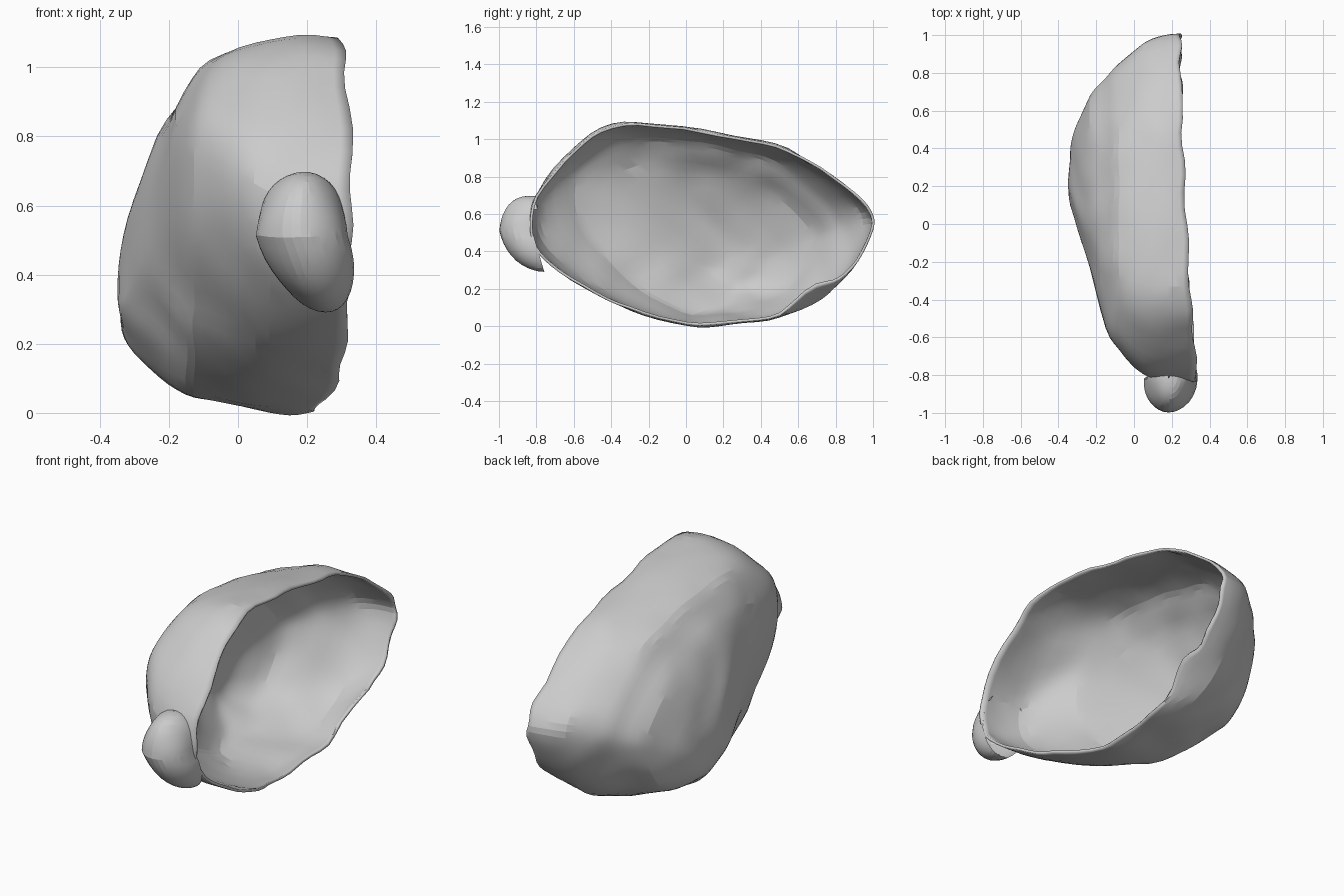
import bpy, bmesh, math
from mathutils import Vector

if "Cube" in bpy.data.objects:
    bpy.data.objects.remove(bpy.data.objects["Cube"], do_unlink=True)

mat = bpy.data.materials.new("pale grey shell")
mat.use_nodes = True
grey = (0.6, 0.6, 0.6, 1)
mat.diffuse_color = grey
mat.node_tree.nodes["Principled BSDF"].inputs["Base Color"].default_value = grey


def spline(rows, steps, closed):
    """Catmull-Rom interpolation through rows of any width."""
    n, out = len(rows), []
    pick = lambda i: rows[i % n] if closed else rows[max(0, min(n - 1, i))]
    for i in range(n if closed else n - 1):
        for s in range(steps):
            t = s / steps
            out.append([b + 0.5 * t * (c - a + t * (2*a - 5*b + 4*c - d + t * (3*(b - c) + d - a)))
                        for a, b, c, d in zip(pick(i - 1), pick(i), pick(i + 1), pick(i + 2))])
    return out if closed else out + [list(rows[-1])]


def ripple(p):
    """Small uneven waves over the surface."""
    wave = lambda a, b, c: math.sin(17 * a + 2 * math.sin(11 * b)) * math.cos(13 * c + 5 * a)
    return Vector((wave(p.y, p.z, p.x), wave(p.z, p.x, p.y), wave(p.x, p.y, p.z))) * .005


def finish(name, bm):
    bmesh.ops.triangulate(bm, faces=bm.faces)
    bmesh.ops.recalc_face_normals(bm, faces=bm.faces)
    mesh = bpy.data.meshes.new(name)
    bm.to_mesh(mesh)
    bm.free()
    mesh.materials.append(mat)
    obj = bpy.data.objects.new(name, mesh)
    bpy.context.collection.objects.link(obj)
    bpy.ops.object.select_all(action='DESELECT')
    obj.select_set(True)
    bpy.context.view_layer.objects.active = obj
    bpy.ops.object.shade_smooth_by_angle(angle=math.radians(12))
    return obj


# Outline of the shell mouth as (y, z)
outline = spline([(-.83, .5), (-.8, .7), (-.6, .95), (-.4, 1.08), (-.1, 1.08), (.25, 1.02),
                  (.55, .95), (.85, .76), (.98, .62), (.98, .48), (.88, .3), (.74, .15),
                  (.5, .05), (.25, .02), (0, .01), (-.3, .09), (-.55, .21), (-.76, .36)], 4, True)

# Cross-sections from mouth to crown: x, y range, z range, upward skew of the front
levels = spline([(.27, -.83, 1, .01, 1.08, 0), (.17, -.83, .99, 0, 1.09, .02),
                 (.05, -.79, .95, .01, 1.07, .08), (-.08, -.66, .84, .04, 1.02, .17),
                 (-.15, -.55, .77, .06, .93, .19), (-.23, -.24, .68, .11, .8, .12),
                 (-.3, -.03, .54, .17, .62, .05), (-.335, .1, .42, .23, .47, 0),
                 (-.345, .2, .32, .29, .37, 0)], 3, False)

# Hollow shell body
bm = bmesh.new()
rings = []
for k, (x, y0, y1, z0, z1, skew) in enumerate(levels):
    edge = max(0, 1 - k / 5)
    ring = []
    for i, (oy, oz) in enumerate(outline):
        u, v = (oy + .83) / 1.82, (oz - .01) / 1.08
        front = max(0, 1 - u)
        y = y0 + u * (y1 - y0)
        z = z0 + v * (z1 - z0) + skew * front ** 2 * (1 - (2 * v - 1) ** 2)
        # Uneven lip, drawn back along the lower rear edge
        lip = .085 * min(1, front) ** 1.5 - .025 - .06 * max(0, 1 - oz / .1) + .008 * math.sin(i * 1.3)
        if oz < .4:
            z += .1 * edge * math.exp(-((oy - .68) / .13) ** 2)
        p = Vector((x + edge * lip, y, z))
        ring.append(bm.verts.new(p + ripple(p)))
    rings.append(ring)
count = len(outline)
for a, b in zip(rings, rings[1:]):
    for i in range(count):
        j = (i + 1) % count
        bm.faces.new((a[i], a[j], b[j], b[i]))
bm.faces.new(rings[-1])
shell = finish("shell_body", bm)

# Wall grows inward from the outer skin
crown = min(shell.data.polygons, key=lambda f: f.center.x)
if crown.normal.x > 0:
    shell.data.flip_normals()
wall = shell.modifiers.new("wall", 'SOLIDIFY')
wall.thickness = .014
wall.offset = -1

# Curled beak at the front, left open where it meets the shell
bm = bmesh.new()
bmesh.ops.create_uvsphere(bm, u_segments=32, v_segments=20, radius=1)
for v in bm.verts:
    x, y, z = v.co
    low = max(0, -z)
    p = Vector((.185 + .135 * x + .07 * low, -.82 + .18 * y + .06 * low, .51 + .19 * z - .03 * low))
    v.co = p + ripple(p)
inside = [v for v in bm.verts if v.co.y > -.79 + .25 * max(0, .45 - v.co.z)]
bmesh.ops.delete(bm, geom=inside, context='VERTS')
finish("curled_beak", bm)
